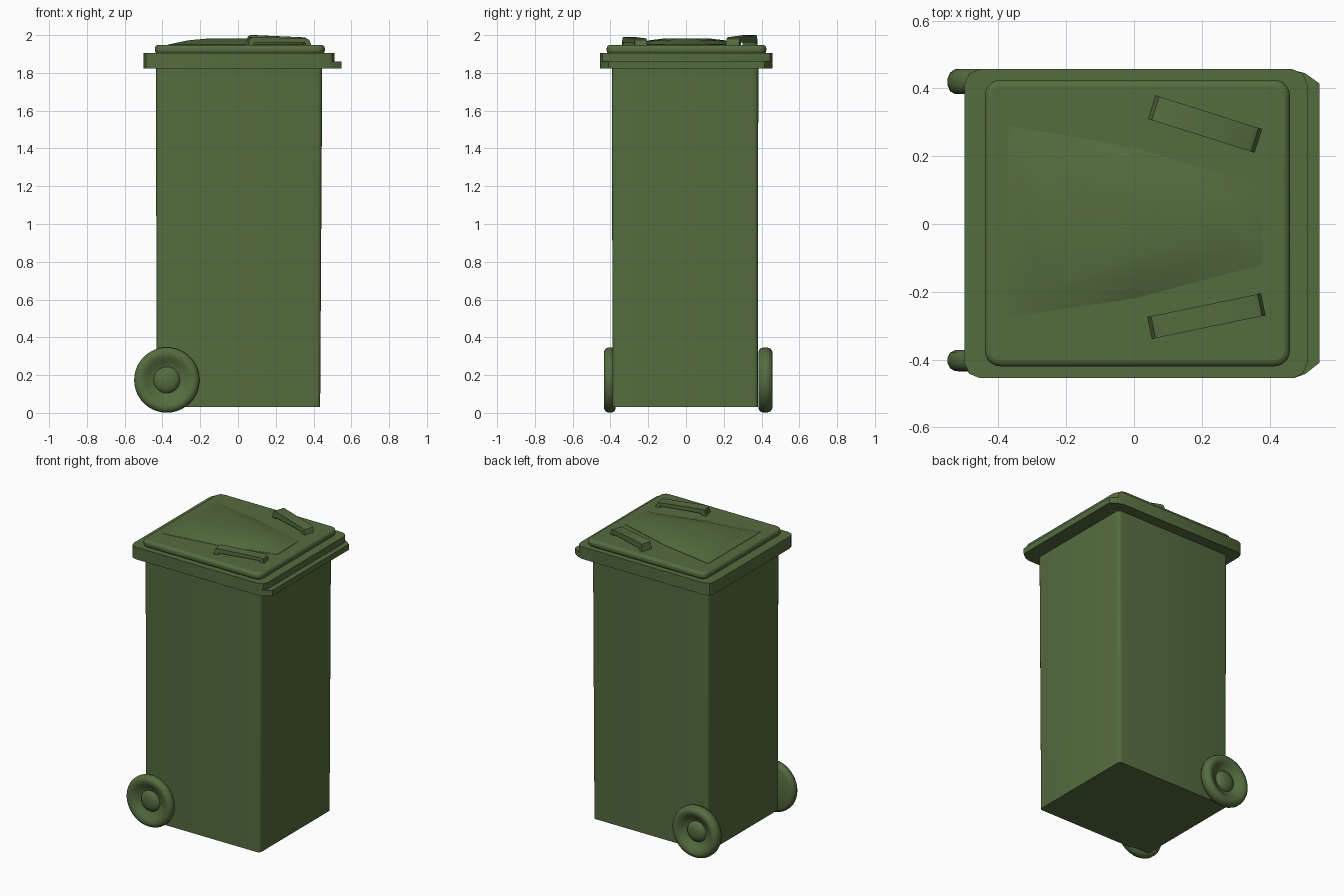
import bpy, bmesh, math
from mathutils import Vector

if "Cube" in bpy.data.objects:
    bpy.data.objects.remove(bpy.data.objects["Cube"])

mat = bpy.data.materials.new("green_plastic")
mat.diffuse_color = (0.09, 0.15, 0.05, 1)
mat.use_nodes = True
mat.node_tree.nodes["Principled BSDF"].inputs["Base Color"].default_value = mat.diffuse_color


def finish(name, bm, angle=35, bevel=0, segments=3):
    bmesh.ops.recalc_face_normals(bm, faces=bm.faces)
    me = bpy.data.meshes.new(name)
    bm.to_mesh(me)
    bm.free()
    ob = bpy.data.objects.new(name, me)
    bpy.context.collection.objects.link(ob)
    me.materials.append(mat)
    if bevel:
        mod = ob.modifiers.new("bevel", 'BEVEL')
        mod.width, mod.segments = bevel, segments
        mod.limit_method, mod.angle_limit = 'ANGLE', math.radians(50)
    bpy.ops.object.select_all(action='DESELECT')
    ob.select_set(True)
    bpy.context.view_layer.objects.active = ob
    bpy.ops.object.shade_smooth_by_angle(angle=math.radians(angle))
    return ob


def loft(name, rings, **kw):
    """Skin a stack of equal-length point rings and cap both ends."""
    bm = bmesh.new()
    loops = [[bm.verts.new(p) for p in ring] for ring in rings]
    n = len(loops[0])
    for a, b in zip(loops, loops[1:]):
        for i in range(n):
            j = (i + 1) % n
            bm.faces.new((a[i], a[j], b[j], b[i]))
    bm.faces.new(loops[0][::-1])
    bm.faces.new(loops[-1])
    return finish(name, bm, **kw)


def round_rect(x0, x1, y0, y1, z, r, seg):
    pts = []
    for cx, cy, start in ((x1 - r, y1 - r, 0), (x0 + r, y1 - r, 90),
                          (x0 + r, y0 + r, 180), (x1 - r, y0 + r, 270)):
        for k in range(seg + 1):
            a = math.radians(start + 90 * k / seg)
            pts.append((cx + r * math.cos(a), cy + r * math.sin(a), z))
    return pts


# Tall bin body with softly rounded upright edges
loft("bin_body", [round_rect(-0.43, 0.435, -0.388, 0.38, 0.03, 0.02, 4),
                  round_rect(-0.435, 0.446, -0.393, 0.383, 1.84, 0.025, 4)])

# Rim with chamfered corners, plus the lower front lip that projects further
loft("rim", [round_rect(-0.50, 0.512, -0.455, 0.457, z, 0.045, 2)
             for z in (1.822, 1.904)])
loft("rim_lip", [[(0.40, -0.455, z), (0.47, -0.455, z), (0.505, -0.443, z),
                  (0.547, -0.41, z), (0.547, 0.415, z), (0.505, 0.445, z),
                  (0.46, 0.457, z), (0.40, 0.457, z)] for z in (1.822, 1.86)])

# Lid plate with rounded top edge
loft("lid", [round_rect(-0.44, 0.46, -0.42, 0.425, z, 0.045, 5)
             for z in (1.90, 1.948)], bevel=0.018)

# Tapered raised panel, domed toward its centre
outline = [(-0.37, 0.29), (-0.37, -0.275), (0, -0.22),
           (0.38, -0.12), (0.377, 0.115), (0, 0.225)]
loft("lid_panel", [[(x * s, y * s, z) for x, y in outline]
                   for s, z in ((1, 1.94), (1, 1.95), (0.72, 1.972), (0.4, 1.983))],
     angle=40)


# Two slanted grab handles: an arched profile swept across its width
def handle(name, start, end, width, top0, top1):
    a, b = Vector(start), Vector(end)
    d = (b - a).normalized()
    side = Vector((-d.y, d.x)) * width / 2
    length = (b - a).length
    base = 1.942
    prof = [(0, base), (0.012, top0 - 0.006), (0.025, top0),
            (length - 0.028, top1), (length - 0.012, top1 - 0.008), (length, base),
            (length - 0.03, base), (length - 0.035, 1.96), (0.035, 1.96), (0.03, base)]
    rings = []
    for s in (-1, 1):
        rings.append([(*(a + d * t + side * s), z) for t, z in prof])
    loft(name, rings, angle=30)


handle("handle_back", (0.052, 0.345), (0.368, 0.245), 0.073, 2.0, 1.988)
handle("handle_front", (0.045, -0.307), (0.383, -0.237), 0.066, 1.99, 1.982)


# Wheels: lathed tyre, dished face and domed hub (radius, outward depth)
def wheel(name, y_in, sign, depth):
    prof = [(0.02, 0), (0.15, 0), (0.166, 0.12), (0.173, 0.35), (0.173, 0.62),
            (0.166, 0.85), (0.152, 0.98), (0.138, 1.0), (0.115, 0.88), (0.092, 0.6),
            (0.07, 0.5), (0.062, 0.68), (0.045, 0.82), (0.02, 0.9)]
    n = 40
    loft(name, [[(-0.377 + r * math.cos(2 * math.pi * k / n), y_in + sign * t * depth,
                  0.174 + r * math.sin(2 * math.pi * k / n)) for k in range(n)]
                for r, t in prof], angle=50)


wheel("wheel_front", -0.372, -1, 0.063)
wheel("wheel_back", 0.383, 1, 0.075)
